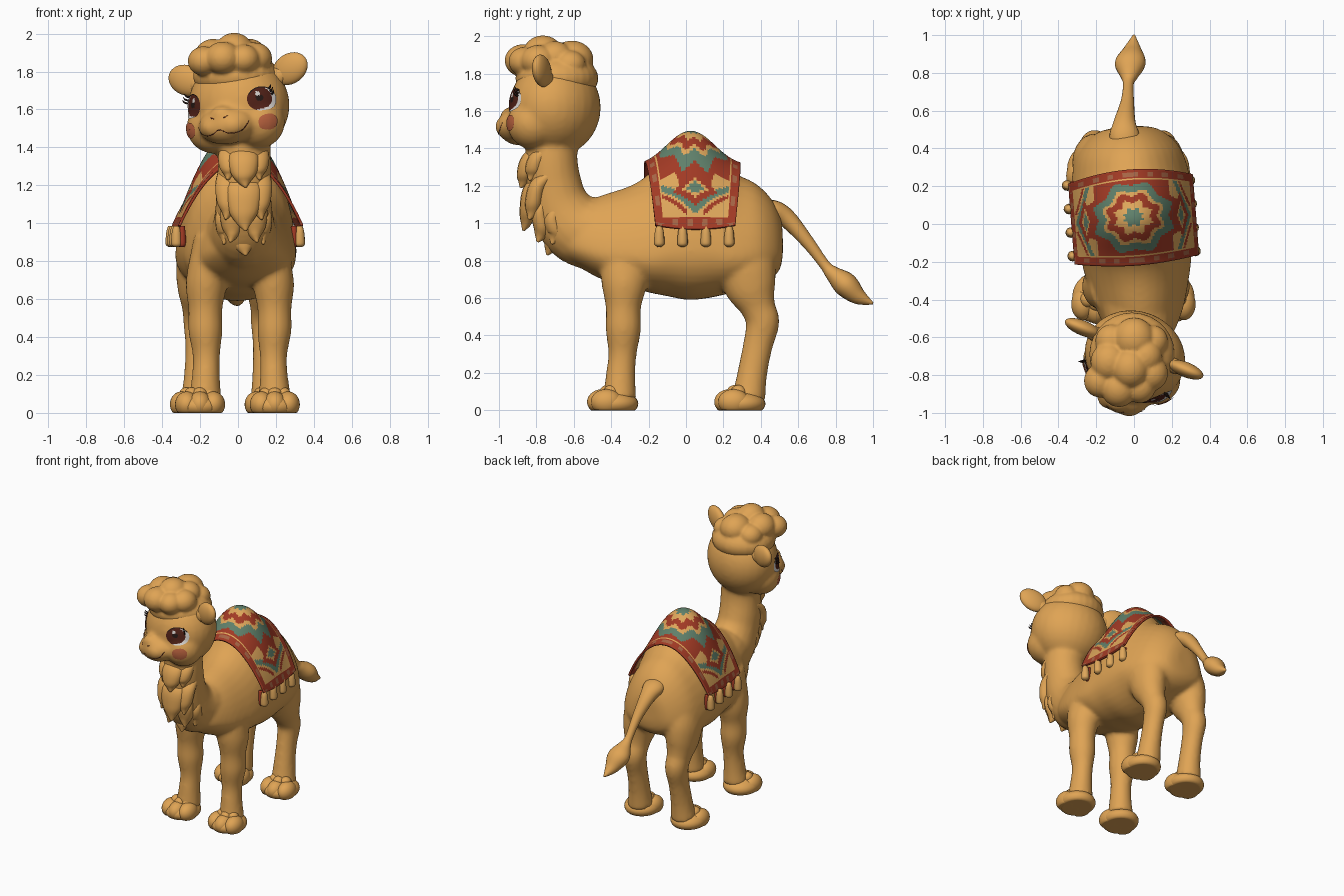
import bpy, bmesh, math
from mathutils import Vector, Matrix

cube = bpy.data.objects.get("Cube")
if cube:
    bpy.data.objects.remove(cube, do_unlink=True)


def material(name, r, g, b):
    m = bpy.data.materials.new(name)
    m.use_nodes = True
    m.diffuse_color = (r, g, b, 1)
    bsdf = next(n for n in m.node_tree.nodes if n.type == 'BSDF_PRINCIPLED')
    bsdf.inputs["Base Color"].default_value = (r, g, b, 1)
    bsdf.inputs["Roughness"].default_value = 0.8
    return m


FUR = material("tan fur", .74, .37, .09)
RED = material("woven red", .36, .042, .018)
TEAL = material("woven teal", .115, .215, .145)
GOLD = material("woven gold", .73, .385, .105)
RUST = material("woven rust", .38, .13, .06)
BROWN = material("eye brown", .085, .016, .009)
DARK = material("lash dark", .02, .01, .008)
WHITE = material("eye white", .72, .69, .66)
BLUSH = material("cheek blush", .5, .125, .05)
X, Y, Z = Vector((1, 0, 0)), Vector((0, 1, 0)), Vector((0, 0, 1))


def finish(bm, name, mats, recalc=True):
    if recalc:
        bmesh.ops.recalc_face_normals(bm, faces=bm.faces)
    for f in bm.faces:
        f.smooth = True
    mesh = bpy.data.meshes.new(name)
    bm.to_mesh(mesh)
    bm.free()
    for m in mats:
        mesh.materials.append(m)
    ob = bpy.data.objects.new(name, mesh)
    bpy.context.collection.objects.link(ob)
    return ob


def fuse(ob, voxel, rounds):
    """Melt overlapping shapes into one soft skin."""
    remesh = ob.modifiers.new("fuse", 'REMESH')
    remesh.mode, remesh.voxel_size, remesh.use_smooth_shade = 'VOXEL', voxel, True
    relax = ob.modifiers.new("relax", 'SMOOTH')
    relax.factor, relax.iterations = .5, rounds


def spline(points, n=5):
    """Catmull-Rom through tuples of any length."""
    p = [points[0]] + list(points) + [points[-1]]
    out = []
    for a, b, c, d in zip(p, p[1:], p[2:], p[3:]):
        for k in range(n):
            t = k / n
            out.append([.5 * (2 * j + (m - i) * t + (2 * i - 5 * j + 4 * m - l) * t * t
                              + (3 * j - i - 3 * m + l) * t ** 3)
                        for i, j, m, l in zip(a, b, c, d)])
    return out + [list(points[-1])]


def loft(bm, rings):
    rows = [[bm.verts.new(v) for v in r] for r in rings]
    n = len(rows[0])
    for a, b in zip(rows, rows[1:]):
        for i in range(n):
            bm.faces.new((a[i], a[(i + 1) % n], b[(i + 1) % n], b[i]))
    bm.faces.new(rows[0])
    bm.faces.new(rows[-1])


def tube(bm, points, side=X, seg=20, n=5, matrix=Matrix()):
    """Sections are x, y, z, side radius, other radius."""
    s = spline(points, n)
    rings = []
    for i, p in enumerate(s):
        t = Vector(s[min(i + 1, len(s) - 1)][:3]) - Vector(s[max(i - 1, 0)][:3])
        b = t.cross(side).normalized()
        angles = [2 * math.pi * k / seg for k in range(seg)]
        rings.append([matrix @ (Vector(p[:3]) + side * p[3] * math.cos(a) + b * p[4] * math.sin(a))
                      for a in angles])
    loft(bm, rings)


def ball(bm, c, r, rot=Matrix(), base=Matrix()):
    m = base @ Matrix.Translation(c) @ rot @ Matrix.Diagonal((*r, 1))
    return bmesh.ops.create_uvsphere(bm, u_segments=28, v_segments=18, radius=1, matrix=m)["verts"]


# Head frame, turned to its right and tipped; trunk frame, hips swung to its right
HEAD = (Matrix.Translation((.005, -.7, 1.62)) @ Matrix.Rotation(math.radians(-22), 4, 'Z')
        @ Matrix.Rotation(math.radians(-6), 4, 'Y'))
HEAD_R = (.272, .24, .26)
TRUNK = Matrix.Rotation(math.radians(4.5), 4, 'Z')
HIP = -.03

# Body, neck, legs and head, fused into one skin
bm = bmesh.new()
trunk = [(-.66, 1.05, .82, .10), (-.58, 1.10, .77, .17), (-.45, 1.15, .70, .23), (-.3, 1.2, .66, .27),
         (-.2, 1.265, .63, .29), (-.1, 1.385, .61, .30), (.01, 1.46, .59, .31), (.12, 1.425, .6, .315),
         (.25, 1.28, .63, .312), (.37, 1.215, .67, .282), (.45, 1.14, .70, .225), (.5, 1.05, .75, .15),
         (.515, .99, .82, .07)]
rings = []
for y, top, low, w in spline(trunk):
    mid = low + .3 * (top - low)
    ring = []
    for k in range(36):
        c, s = math.cos(k * math.pi / 18), math.sin(k * math.pi / 18)
        z = mid + (top - mid) * c ** 1.25 if c > 0 else mid + (mid - low) * c
        ring.append(TRUNK @ Vector((w * s, y, z)))
    rings.append(ring)
loft(bm, rings)
tube(bm, [(.02, -.42, .93, .2, .2), (.03, -.58, .97, .17, .19), (.03, -.67, 1.08, .15, .165),
          (.03, -.705, 1.2, .145, .15), (.035, -.72, 1.35, .14, .14), (.02, -.71, 1.52, .14, .14)])
for s in (1, -1):
    f = [(.15, -.33, .94, .09, .13), (.175, -.33, .7, .11, .125), (.182, -.335, .55, .09, .095),
         (.182, -.335, .43, .09, .095), (.177, -.34, .3, .072, .076),
         (.18, -.35, .18, .075, .08), (.185, -.355, .06, .09, .09)]
    tube(bm, [(p[0] * s + .01, *p[1:]) for p in f])
    h = [(.13, .3, .98, .12, .13), (.165, .315, .8, .13, .16), (.18, .345, .66, .11, .14),
         (.18, .385, .55, .085, .095), (.178, .41, .47, .08, .09), (.178, .385, .35, .07, .08),
         (.18, .355, .2, .075, .08), (.185, .335, .06, .09, .09)]
    tube(bm, [(p[0] * s + HIP, *p[1:]) for p in h])
    ball(bm, (.125 * s, -.07, -.1), (.145, .14, .14), base=HEAD)
    ball(bm, (.055 * s, -.245, -.11), (.07, .07, .062), base=HEAD)
ball(bm, (0, 0, 0), HEAD_R, base=HEAD)
ball(bm, (0, -.2, -.105), (.155, .115, .1), base=HEAD)
ball(bm, (0, -.25, -.05), (.065, .06, .05), base=HEAD)
body = finish(bm, "body", [FUR])
fuse(body, .014, 9)


def wrap(ob, offset):
    w = ob.modifiers.new("wrap", 'SHRINKWRAP')
    w.target, w.wrap_method, w.wrap_mode, w.offset = body, 'NEAREST_SURFACEPOINT', 'ABOVE_SURFACE', offset


# Feet with three toes, flat underneath
for label, fy, shift in (("front", -.375, -.003), ("hind", .305, HIP)):
    for s, sn in ((1, "left"), (-1, "right")):
        bm = bmesh.new()
        x = .197 * s + shift
        ball(bm, (x, fy - .015, .035), (.127, .135, .07))
        for d in (-1, 0, 1):
            ball(bm, (x + .07 * d, fy - .07 + .02 * abs(d), .045), (.062, .084, .068))
            ball(bm, (x + .045 * d, fy - .045 + .02 * abs(d), .095), (.04, .042, .04))
        for v in bm.verts:
            v.co.z = max(v.co.z, 0)
        finish(bm, f"{label}_foot_{sn}", [FUR])

# Tail with a tuft, rooted inside the rump
bm = bmesh.new()
tube(bm, [(-.045, .36, 1.09, .05, .03), (-.05, .46, 1.07, .08, .055), (-.05, .54, 1.025, .058, .05),
          (-.035, .65, .90, .035, .035), (-.03, .74, .78, .028, .028), (-.025, .78, .735, .045, .04),
          (-.02, .85, .675, .082, .065), (-.01, .92, .61, .05, .045), (0, 1, .57, .006, .006)])
finish(bm, "tail", [FUR])

# Shaggy locks down the throat and chest, mostly sunk in the fur
bm = bmesh.new()
locks = [(0, -.86, 1.34, .15, .08), (.075, -.815, 1.35, .12, .06), (0, -.85, 1.18, .22, .095),
         (.085, -.815, 1.2, .18, .065), (.06, -.805, 1.06, .16, .065), (0, -.765, 1.01, .18, .09),
         (.095, -.74, 1.02, .13, .055)]
for off, y, z, length, w in locks:
    for s in ((1, -1) if off else (1,)):
        x, back = .03 + off * s, max(0, 1.2 - z) * .25
        tube(bm, [(x, y + .1 - back, z + .07, w * .8, .03), (x, y + .025, z, w, .045),
                  (x, y + back, z - length * .5, w * .85, .045),
                  (x, y - .01 + back, z - length * .8, w * .45, .03),
                  (x + .01 * s, y - .025 + back, z - length, .006, .006)], seg=16)
finish(bm, "chest_locks", [FUR])

# Curly hair
bm = bmesh.new()
ball(bm, (-.01, -.69, 1.775), (.227, .222, .135))
curls = [(-.18, -.83, 1.855, .085), (-.08, -.87, 1.87, .095), (.03, -.86, 1.865, .085), (.09, -.79, 1.87, .09),
         (-.02, -.765, 1.912, .1), (.06, -.7, 1.89, .09), (-.13, -.73, 1.88, .1), (.1, -.62, 1.85, .08),
         (0, -.61, 1.875, .11), (-.12, -.62, 1.85, .085)]
for x, y, z, r in curls:
    ball(bm, (x, y, z), (r, r * 1.05, r * .92))
fuse(finish(bm, "curly_hair", [FUR]), .01, 3)

# Ears
for s, sn in ((1, "left"), (-1, "right")):
    bm = bmesh.new()
    tilt = Matrix.Rotation(math.radians(-24 * s), 4, 'Y')
    ball(bm, (.295 * s, .035, .165), (.105, .04, .08), tilt, HEAD)
    ball(bm, (.22 * s, .03, .13), (.07, .04, .05), tilt, HEAD)
    finish(bm, f"ear_{sn}", [FUR])


# Painted face plates laid on the head
def plate(name, side, az, el, ra, re, mats, rule):
    bm = bmesh.new()
    count, rows = 40, []
    for j in range(13):
        row = []
        for k in range(count):
            a, r = 2 * math.pi * k / count, max(j / 12, .01)
            u, v = r * math.cos(a), r * math.sin(a)
            h, e = side * math.radians(az) + ra * u, math.radians(el) + re * v
            d = Vector((math.sin(h) * math.cos(e), -math.cos(h) * math.cos(e), math.sin(e)))
            row.append(bm.verts.new(HEAD @ Vector([1.02 * q * w for q, w in zip(d, HEAD_R)])))
        rows.append(row)
    bm.faces.new(rows[0])
    for j in range(12):
        for k in range(count):
            n = (k + 1) % count
            f = bm.faces.new((rows[j][k], rows[j + 1][k], rows[j + 1][n], rows[j][n]))
            a, r = 2 * math.pi * (k + .5) / count, (j + .5) / 12
            f.material_index = rule(side * r * math.cos(a), r * math.sin(a))
    wrap(finish(bm, name, mats, False), .006)


def eye_rule(u, v):
    if v > .4 and math.hypot(u, v) > .9:
        return 1
    if math.hypot(u + .3, v - .45) < .17:
        return 2
    if math.hypot(u + .2, v - .1) < .25:
        return 1
    return 0 if math.hypot(u + .3, v - .1) < .95 else 2


for s, sn in ((1, "left"), (-1, "right")):
    plate(f"eye_{sn}", s, 48, 3.5, .33, .255, [BROWN, DARK, WHITE], eye_rule)
    plate(f"blush_{sn}", s, 51, -23, .175, .125, [BLUSH], lambda u, v: 0)
    # Lashes at the outer corner
    bm = bmesh.new()
    for x, z in ((.226, .068), (.234, .052), (.24, .037)):
        tube(bm, [(x * s, -.122, z, .006, .006), ((x + .013) * s, -.132, z + .006, .005, .005),
                  ((x + .022) * s, -.138, z + .02, .001, .001)], side=Y, seg=6, matrix=HEAD)
    finish(bm, f"lashes_{sn}", [DARK])

# Smile and nostrils
bm = bmesh.new()
smile = [(-.125, -.23, -.1), (-.1, -.27, -.14), (-.05, -.31, -.158), (0, -.32, -.13),
         (.05, -.31, -.158), (.1, -.27, -.14), (.125, -.23, -.1)]
tube(bm, [(*p, .003, .003) for p in smile], side=Z, seg=6, matrix=HEAD)
for s in (1, -1):
    tube(bm, [(.03 * s, -.33, -.065, .002, .002), (.042 * s, -.32, -.058, .003, .003),
              (.055 * s, -.31, -.052, .002, .002)], side=Z, seg=6, matrix=HEAD)
wrap(finish(bm, "mouth", [BROWN]), .003)


# Saddle blanket with a woven pattern
def weave(q, t, y):
    if t > .78 or q > .935:
        dash = math.sin(y * 80) if q > .935 and t < .78 else math.sin(q * 26)
        if dash > .35 and (.84 < t < .93 or .95 < q < .985):
            return 3
        return 2 if .78 < t < .8 and q < .93 else 0
    d = max(q / .58, t / .68, (q / .58 + t / .68) / 1.4)
    d += .05 * math.cos(8 * math.atan2(t, q))
    if d < 1.2:
        for limit, colour in ((.23, 1), (.44, 2), (.66, 0), (.77, 2), (1, 1)):
            if d < limit:
                return colour
        return 0
    if q < .6:
        return 0
    rhomb = abs(q - .755) / .045 + t / .2
    if rhomb < 1:
        return 1
    if 1.5 < rhomb < 2.6:
        return 0
    arm = q - .89 + .26 * t
    if abs(arm) < .03:
        return 1
    return 0 if .055 < arm < .09 and t > .2 else 2


bm = bmesh.new()
cols, rows, grid = 104, 60, []
for j in range(rows + 1):
    t = 2 * j / rows - 1
    line = []
    for i in range(cols + 1):
        a = (2 * i / cols - 1) * math.pi / 2
        q = math.sin(a)
        y = .035 + t * (.25 - .035 * q * q) - .01 * q * q
        h = 1.295 + .185 * math.exp(-((y - .025) / .17) ** 2)
        low = .965 + .02 * t * t
        line.append(bm.verts.new(TRUNK @ Vector((.318 * q, y, low + (h - low) * math.cos(a) ** 2))))
    grid.append(line)
for j in range(rows):
    for i in range(cols):
        f = bm.faces.new((grid[j][i], grid[j][i + 1], grid[j + 1][i + 1], grid[j + 1][i]))
        q = abs(math.sin((2 * (i + .5) / cols - 1) * math.pi / 2))
        f.material_index = weave(q, abs(2 * (j + .5) / rows - 1), f.calc_center_median().y)
blanket = finish(bm, "saddle_blanket", [RED, TEAL, GOLD, RUST], False)
thick = blanket.modifiers.new("thickness", 'SOLIDIFY')
thick.thickness, thick.offset = .014, 1

# Gold tassels along the blanket hem, with short red ones behind
for name, mat, x, w in (("tassels", GOLD, .325, 1), ("inner_tassels", RED, .295, .75)):
    bm = bmesh.new()
    for s in (1, -1):
        for k in range(4):
            px, y = x * s - .012, -.168 + .125 * k + .012 * (1 - s)
            tube(bm, [(px, y, .985, .014, .014), (px, y, .96, .023 * w, .023 * w),
                      (px, y, .91, .028 * w, .028 * w), (px, y, .885, .026 * w, .026 * w),
                      (px, y, .874, .01, .01)], seg=12, n=3, matrix=TRUNK)
    finish(bm, name, [mat])
